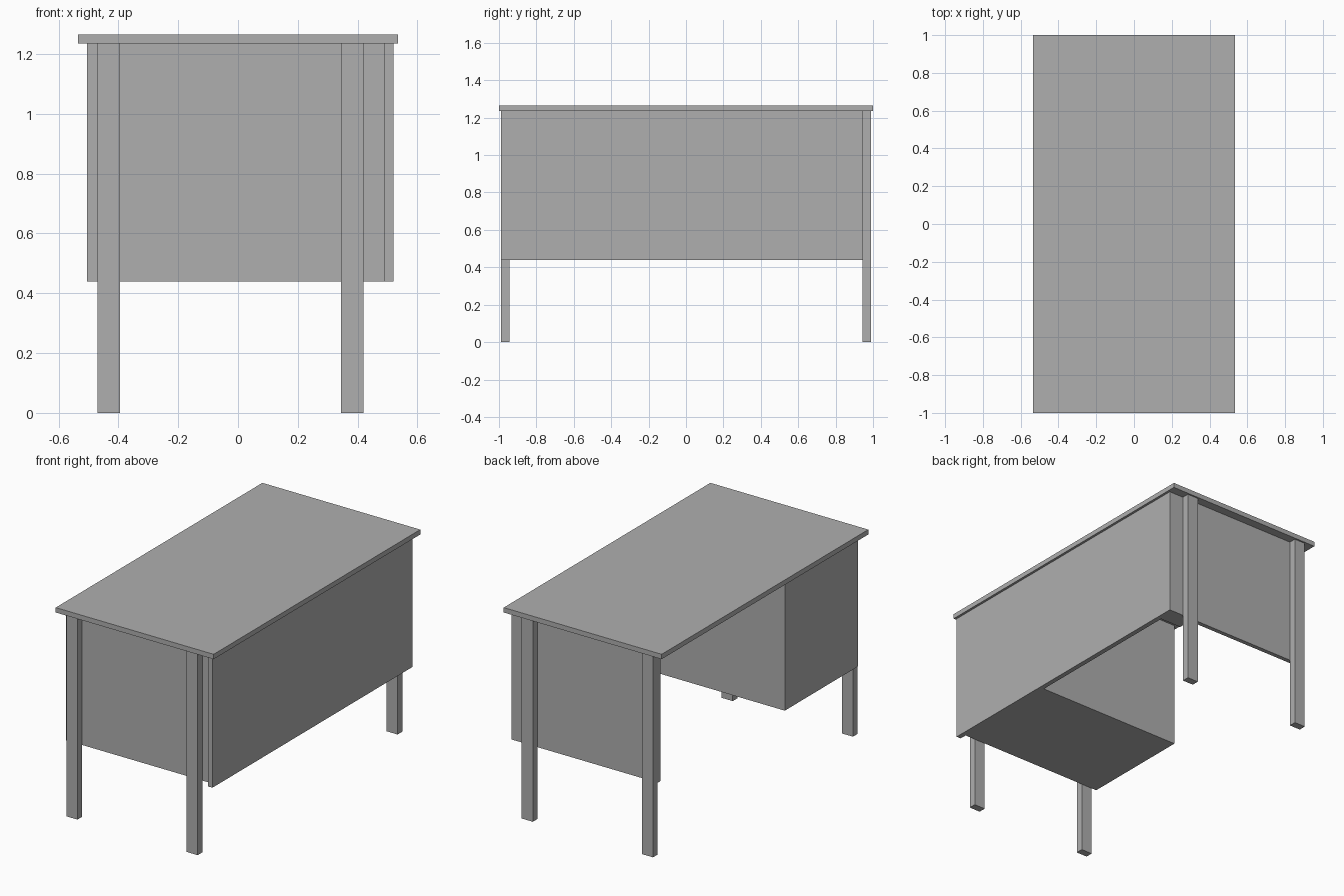
import bpy

if "Cube" in bpy.data.objects:
    bpy.data.objects.remove(bpy.data.objects["Cube"], do_unlink=True)

GREY = (0.43, 0.43, 0.43, 1.0)
grey = bpy.data.materials.new("plain grey")
grey.use_nodes = True
grey.diffuse_color = GREY
grey.node_tree.nodes["Principled BSDF"].inputs["Base Color"].default_value = GREY

UNDER_TOP = 1.235   # underside of the table top
PANEL_BASE = 0.44   # lower edge of panels and pedestal


def box(name, xs, ys, zs):
    """Flat sided block spanning the given ranges."""
    spans = (xs, ys, zs)
    bpy.ops.mesh.primitive_cube_add(size=1, location=[sum(s) / 2 for s in spans])
    obj = bpy.context.object
    obj.name = name
    obj.scale = [s[1] - s[0] for s in spans]
    bpy.ops.object.transform_apply(location=False, rotation=False, scale=True)
    obj.data.materials.append(grey)
    return obj


# Table top
box("table_top", (-0.535, 0.535), (-1, 1), (UNDER_TOP, 1.265))

# Four legs, standing outside the end faces
for end, ys in (("front", (-0.99, -0.945)), ("back", (0.945, 0.99))):
    for side, xs in (("right", (-0.47, -0.395)), ("left", (0.345, 0.42))):
        box(f"{end}_{side}_leg", xs, ys, (0, UNDER_TOP))

# Panels and closed drawer pedestal
body = (PANEL_BASE, UNDER_TOP)
box("long_panel", (0.49, 0.52), (-0.99, 0.945), body)
box("back_end_panel", (-0.47, 0.49), (0.918, 0.945), body)
box("pedestal", (-0.505, 0.49), (-0.945, -0.235), body)

# Corner block behind the back left leg
box("corner_block", (0.345, 0.49), (0.83, 0.918), body)
